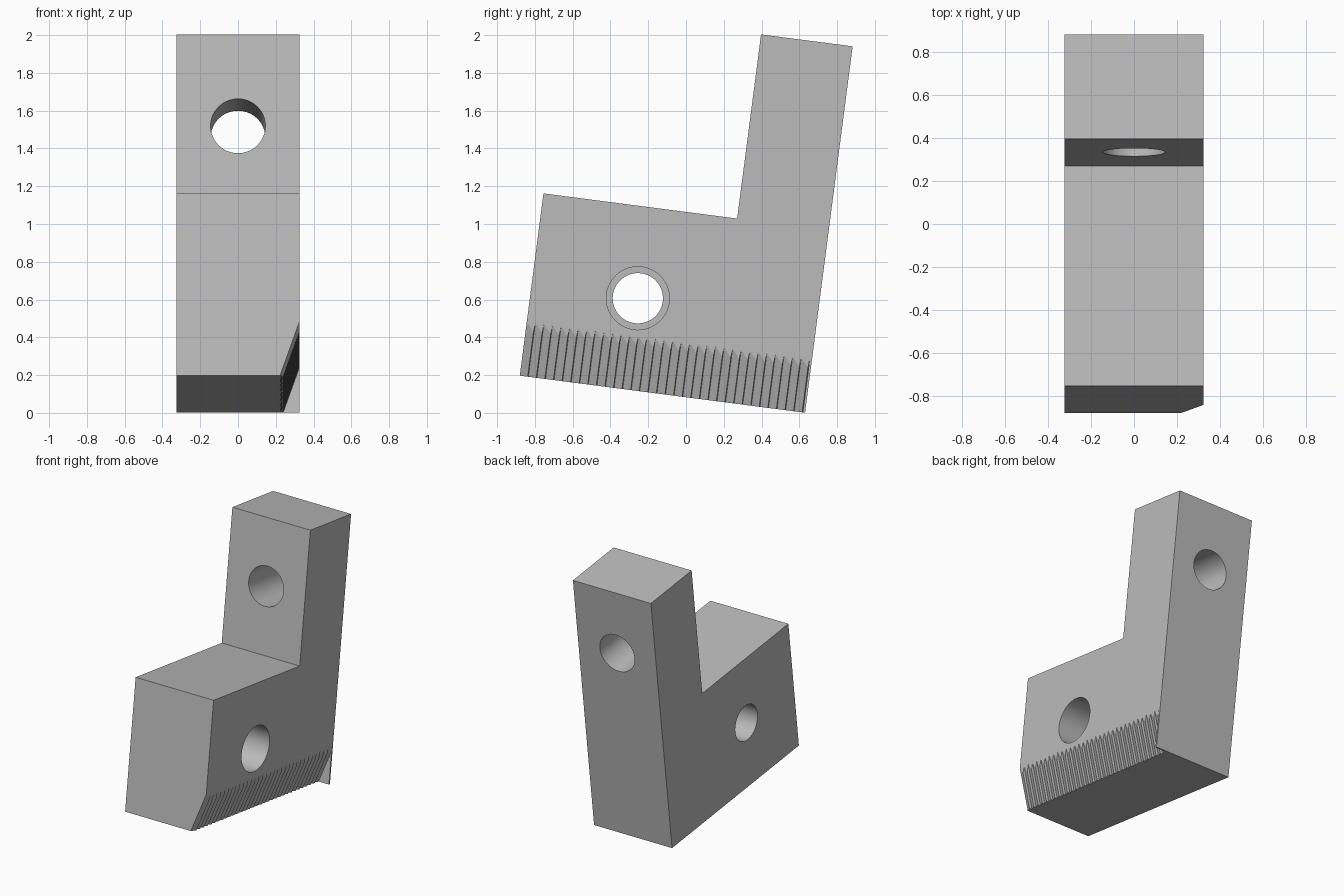
import bpy, bmesh, math
from mathutils import Matrix

if "Cube" in bpy.data.objects:
    bpy.data.objects.remove(bpy.data.objects["Cube"])

# The whole bracket leans: it is modelled upright, then tilted about x
TILT = Matrix.Translation((0, -0.88, 0.197)) @ Matrix.Rotation(math.radians(-7.4), 4, "X")
HALF = 0.325                      # half width in x
LENGTH, POST = 1.523, 0.489       # base length, post thickness
BASE_H, POST_H = 0.973, 1.956     # base height, post height

grey = bpy.data.materials.new("light grey")
grey.use_nodes = True
grey.diffuse_color = (0.5, 0.5, 0.5, 1)
grey.node_tree.nodes["Principled BSDF"].inputs["Base Color"].default_value = (0.5, 0.5, 0.5, 1)


def prism(name, lower, upper):
    """Closed solid between two matching outlines."""
    bm = bmesh.new()
    a = [bm.verts.new(p) for p in lower]
    b = [bm.verts.new(p) for p in upper]
    bm.faces.new(a[::-1])
    bm.faces.new(b)
    for i in range(len(a)):
        j = (i + 1) % len(a)
        bm.faces.new((a[i], a[j], b[j], b[i]))
    bmesh.ops.recalc_face_normals(bm, faces=bm.faces)
    mesh = bpy.data.meshes.new(name)
    bm.to_mesh(mesh)
    bm.free()
    obj = bpy.data.objects.new(name, mesh)
    bpy.context.collection.objects.link(obj)
    obj.data.materials.append(grey)
    obj.matrix_world = TILT
    return obj


def rod(name, axis, centre, radius, start, end, sides=64):
    """Round cutter along x or y; centre gives the other two coordinates."""
    ring = [(centre[0] + radius * math.cos(2 * math.pi * i / sides),
             centre[1] + radius * math.sin(2 * math.pi * i / sides)) for i in range(sides)]
    if axis == "x":
        return prism(name, [(start, p, q) for p, q in ring], [(end, p, q) for p, q in ring])
    return prism(name, [(p, start, q) for p, q in ring], [(p, end, q) for p, q in ring])


# L-shaped body
profile = [(0, 0), (LENGTH, 0), (LENGTH, POST_H), (LENGTH - POST, POST_H),
           (LENGTH - POST, BASE_H), (0, BASE_H)]
body = prism("bracket_body", [(-HALF, y, z) for y, z in profile],
             [(HALF, y, z) for y, z in profile])

# Sawtooth chamfer along the lower edge, stopping at a thin back wall
TEETH, WALL, SLOPE = 33, 0.012, 0.357
pitch = (LENGTH - WALL) / TEETH
zigzag = [(0.6, -0.05), (0.222, -0.05)]
for i in range(TEETH):
    zigzag += [(0.222, i * pitch), (0.24, (i + 0.92) * pitch)]
zigzag += [(0.222, TEETH * pitch), (0.6, TEETH * pitch)]


def sheared(z):
    return [(x + SLOPE * z, y, z) for x, y in zigzag]


cutters = [
    prism("serration_cutter", sheared(-0.05), sheared(0.4)),
    # Stepped cross hole: narrow all through, wide from the toothed side
    rod("cross_hole_cutter", "x", (0.567, 0.487), 0.133, -0.5, 0.5),
    rod("counterbore_cutter", "x", (0.567, 0.487), 0.167, -0.08, 0.5),
    # Hole through the post
    rod("post_hole_cutter", "y", (0, 1.467), 0.145, LENGTH - POST - 0.2, LENGTH + 0.2),
]

bpy.ops.object.select_all(action="DESELECT")
body.select_set(True)
bpy.context.view_layer.objects.active = body
for cutter in cutters:
    cutter.hide_render = True
    cut = body.modifiers.new(cutter.name, "BOOLEAN")
    cut.operation = "DIFFERENCE"
    cut.solver = "EXACT"
    cut.object = cutter
    bpy.ops.object.modifier_apply(modifier=cut.name)
    bpy.data.objects.remove(cutter)

# Round hole walls, crisp edges elsewhere
bpy.ops.object.shade_smooth_by_angle(angle=math.radians(15))
